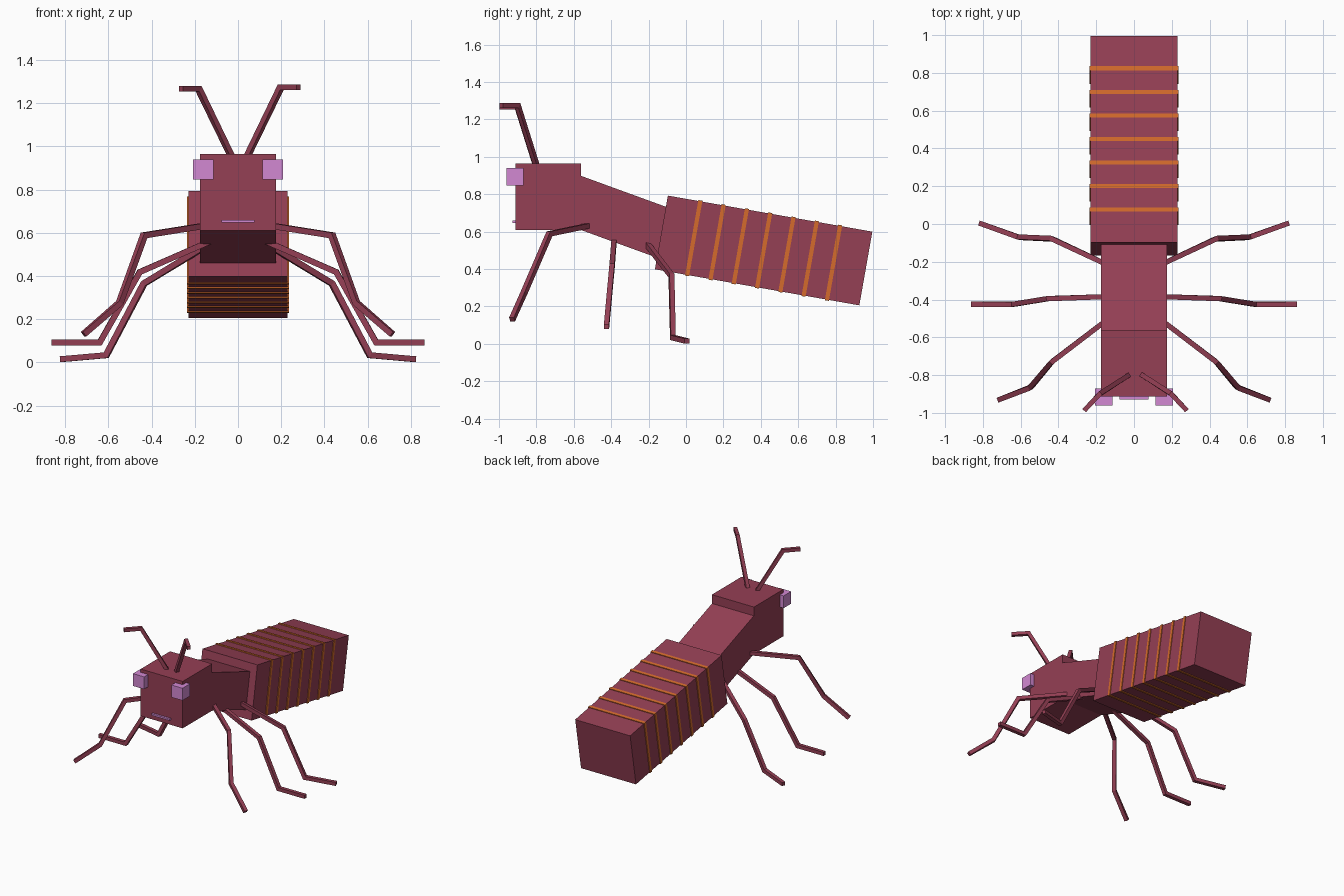
import bpy, bmesh
from math import radians, cos, sin
from mathutils import Vector, Matrix

if "Cube" in bpy.data.objects:
    bpy.data.objects.remove(bpy.data.objects["Cube"])


def material(name, rgb):
    m = bpy.data.materials.new(name)
    m.use_nodes = True
    m.diffuse_color = (*rgb, 1)
    m.node_tree.nodes["Principled BSDF"].inputs["Base Color"].default_value = (*rgb, 1)
    return m


MAROON = material("maroon", (0.30, 0.05, 0.09))
ORANGE = material("orange", (0.66, 0.147, 0.025))
LILAC = material("lilac", (0.65, 0.25, 0.65))


def finish(name, bm, mat):
    bmesh.ops.recalc_face_normals(bm, faces=bm.faces)
    mesh = bpy.data.meshes.new(name)
    bm.to_mesh(mesh)
    bm.free()
    mesh.materials.append(mat)
    obj = bpy.data.objects.new(name, mesh)
    bpy.context.collection.objects.link(obj)
    return obj


def box(name, centre, size, mat, tilt=0):
    """Box pitched nose-up by tilt degrees around x."""
    bm = bmesh.new()
    bmesh.ops.create_cube(bm, size=1, matrix=Matrix.Diagonal((*size, 1)))
    obj = finish(name, bm, mat)
    obj.location = centre
    obj.rotation_euler.x = radians(-tilt)
    return obj


def limb(name, points, mat, width=0.027):
    """Square rod with mitred joints along a path."""
    pts = [Vector(p) for p in points]
    dirs = [(b - a).normalized() for a, b in zip(pts, pts[1:])]
    bm = bmesh.new()
    rings = []
    for i, p in enumerate(pts):
        before, after = dirs[max(i - 1, 0)], dirs[min(i, len(dirs) - 1)]
        along = (before + after).normalized()
        side = along.cross(Vector((0, 0, 1))).normalized()
        up = side.cross(along) / along.dot(after)
        h = width / 2
        rings.append([bm.verts.new(p + side * a * h + up * b * h)
                      for a, b in ((-1, -1), (1, -1), (1, 1), (-1, 1))])
    for r, s in zip(rings, rings[1:]):
        for k in range(4):
            n = (k + 1) % 4
            bm.faces.new((r[k], r[n], s[n], s[k]))
    bm.faces.new(rings[0])
    bm.faces.new(rings[-1])
    return finish(name, bm, mat)


# Body
box("head", (0, -0.737, 0.787), (0.352, 0.351, 0.355), MAROON)
box("thorax", (0, -0.27, 0.647), (0.35, 0.75, 0.272), MAROON, 20)
abdomen_centre = Vector((0, 0.415, 0.499))
box("abdomen", abdomen_centre, (0.46, 1.11, 0.40), MAROON, 10)

# Bands wrapped around the abdomen
axis = Vector((0, cos(radians(10)), -sin(radians(10))))
for i in range(7):
    box(f"abdomen_band_{i + 1}", abdomen_centre + axis * (i - 3) * 0.1265,
        (0.47, 0.022, 0.41), ORANGE, 10)

# Mouth
box("mouth", (0, -0.918, 0.653), (0.152, 0.02, 0.013), LILAC)

# Paired parts
LEGS = {
    "front_leg": [(0.12, -0.49, 0.638), (0.435, -0.73, 0.588),
                  (0.548, -0.865, 0.275), (0.715, -0.93, 0.13)],
    "middle_leg": [(0.10, -0.383, 0.573), (0.455, -0.395, 0.418),
                   (0.64, -0.425, 0.092), (0.863, -0.425, 0.092)],
    "hind_leg": [(0.10, -0.235, 0.568), (0.435, -0.078, 0.365),
                 (0.61, -0.07, 0.033), (0.82, 0.005, 0.0145)],
}
ANTENNA = [(0.02, -0.79, 0.92), (0.19, -0.90, 1.27), (0.272, -0.988, 1.27)]

for label, s in (("left", 1), ("right", -1)):
    box(f"{label}_eye", (s * 0.161, -0.915, 0.893), (0.093, 0.09, 0.093), LILAC)
    for part, path in LEGS.items():
        limb(f"{label}_{part}", [(s * x, y, z) for x, y, z in path], MAROON)
    # The antennae sit slightly off centre
    limb(f"{label}_antenna", [(s * x + 0.008, y, z + s * 0.004) for x, y, z in ANTENNA],
         MAROON, 0.025)
